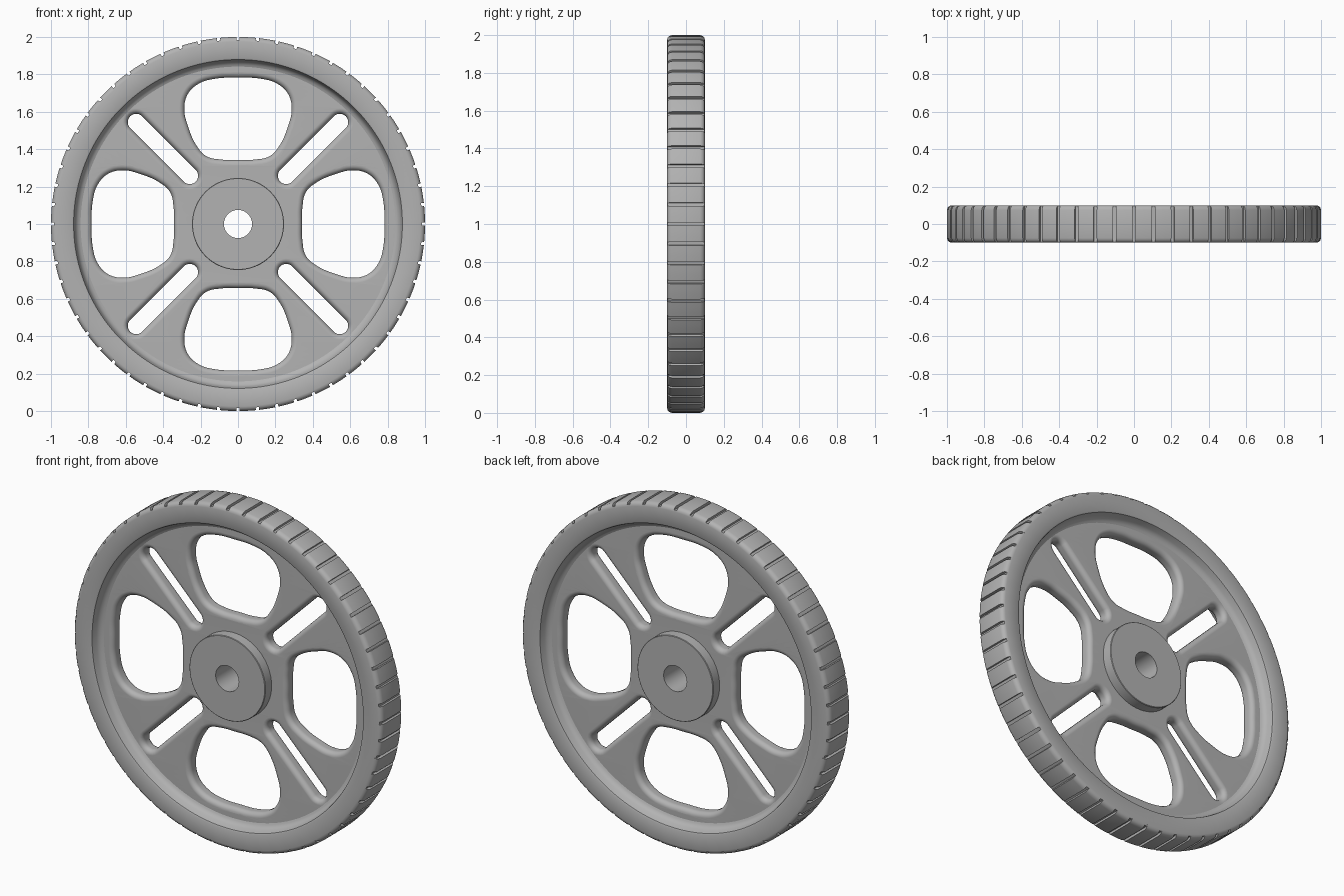
import bpy
import bmesh
from math import sin, cos, pi, radians
from mathutils import Matrix

cube = bpy.data.objects.get("Cube")
if cube:
    bpy.data.objects.remove(cube, do_unlink=True)

HALF = 0.1            # half width of the tyre and hub
WEB = 0.04            # half thickness of the web
PLACE = Matrix.Translation((0, 0, 1)) @ Matrix.Rotation(pi / 2, 4, 'X')

grey = bpy.data.materials.new("grey")
grey.use_nodes = True
grey.diffuse_color = (0.45, 0.45, 0.45, 1)
grey.node_tree.nodes["Principled BSDF"].inputs["Base Color"].default_value = (0.45, 0.45, 0.45, 1)


def finish(obj, angle):
    """Stand the part upright, colour it and shade it."""
    obj.data.transform(PLACE)
    obj.data.materials.clear()
    obj.data.materials.append(grey)
    bpy.ops.object.select_all(action='DESELECT')
    obj.select_set(True)
    bpy.context.view_layer.objects.active = obj
    bpy.ops.object.shade_smooth_by_angle(angle=radians(angle))


def lathe(name, profile, stations, angle=30):
    """Sweep a closed (radius, height) profile; each station is (angle, largest radius)."""
    bm = bmesh.new()
    rings = []
    for turn, cap in stations:
        rings.append([bm.verts.new((min(r, cap) * cos(turn), min(r, cap) * sin(turn), h))
                      for r, h in profile])
    n = len(profile)
    for i, ring in enumerate(rings):
        nxt = rings[(i + 1) % len(rings)]
        for j in range(n):
            k = (j + 1) % n
            bm.faces.new((ring[j], ring[k], nxt[k], nxt[j]))
    bmesh.ops.remove_doubles(bm, verts=bm.verts, dist=1e-5)
    bmesh.ops.recalc_face_normals(bm, faces=bm.faces)
    mesh = bpy.data.meshes.new(name)
    bm.to_mesh(mesh)
    bm.free()
    obj = bpy.data.objects.new(name, mesh)
    bpy.context.collection.objects.link(obj)
    finish(obj, angle)
    return obj


def mirrored(half):
    return half + [(r, -h) for r, h in reversed(half)]


# Tyre with 60 shallow grooves across the tread
stations = []
for i in range(60):
    base = i * 6
    for offset, cap in ((-0.5, 0.985), (0.5, 0.985), (0.5, 2), (2.2, 2), (3.8, 2), (5.5, 2)):
        stations.append((radians(base + offset), cap))
tyre_half = [(0.83, WEB - 0.004), (0.85, 0.043), (0.862, 0.052), (0.87, 0.065),
             (0.876, 0.088), (0.879, 0.096), (0.887, HALF), (0.975, HALF),
             (0.987, 0.097), (0.996, 0.088), (1.0, 0.075)]
lathe("tyre", mirrored(tyre_half), stations, 35)

# Hub with a bore
circle = [(2 * pi * i / 96, 2) for i in range(96)]
hub_half = [(0.075, HALF), (0.243, HALF), (0.246, HALF - 0.003)]
lathe("hub", mirrored(hub_half), circle)

# Web: a filled outline with four windows and four slots, rounded at every edge
ROUND = 0.028
curve = bpy.data.curves.new("web", 'CURVE')
curve.dimensions = '2D'
curve.fill_mode = 'BOTH'
curve.resolution_u = 6
curve.extrude = WEB - ROUND
curve.bevel_depth = ROUND
curve.bevel_resolution = 4
curve.offset = -ROUND


def outline(points, smooth, turn=0.0):
    spline = curve.splines.new('BEZIER' if smooth else 'POLY')
    pts = spline.bezier_points if smooth else spline.points
    pts.add(len(points) - 1)
    c, s = cos(turn), sin(turn)
    for p, (x, y) in zip(pts, points):
        co = (x * c - y * s, x * s + y * c, 0)
        if smooth:
            p.co = co
            p.handle_left_type = p.handle_right_type = 'AUTO'
        else:
            p.co = (*co, 1)
    spline.use_cyclic_u = True


def arc(cx, cy, r, start, end, n):
    return [(cx + r * cos(start + (end - start) * i / n),
             cy + r * sin(start + (end - start) * i / n)) for i in range(n + 1)]


outline(arc(0, 0, 0.9, 0, 2 * pi, 128)[:-1], False)
outline(arc(0, 0, 0.15, 0, 2 * pi, 48)[:-1], False)

side = [(0.12, 0.777), (0.21, 0.75), (0.268, 0.695), (0.287, 0.615),
        (0.268, 0.525), (0.222, 0.42), (0.17, 0.363), (0.095, 0.345)]
window = [(0, 0.782)] + side + [(0, 0.343)] + [(-x, y) for x, y in reversed(side)]
slot = arc(0.77, 0, 0.045, -pi / 2, pi / 2, 12) + arc(0.365, 0, 0.045, pi / 2, 3 * pi / 2, 12)
for i in range(4):
    outline(window, True, i * pi / 2)
    outline(slot, False, pi / 4 + i * pi / 2)

source = bpy.data.objects.new("web_outline", curve)
bpy.context.collection.objects.link(source)
bpy.context.view_layer.update()
mesh = bpy.data.meshes.new_from_object(source.evaluated_get(bpy.context.evaluated_depsgraph_get()))
bpy.data.objects.remove(source, do_unlink=True)
bm = bmesh.new()
bm.from_mesh(mesh)
bmesh.ops.remove_doubles(bm, verts=bm.verts, dist=1e-5)
bmesh.ops.recalc_face_normals(bm, faces=bm.faces)
bm.to_mesh(mesh)
bm.free()
web = bpy.data.objects.new("web", mesh)
bpy.context.collection.objects.link(web)
finish(web, 40)
weighted = web.modifiers.new("flat_faces", 'WEIGHTED_NORMAL')
weighted.keep_sharp = True
